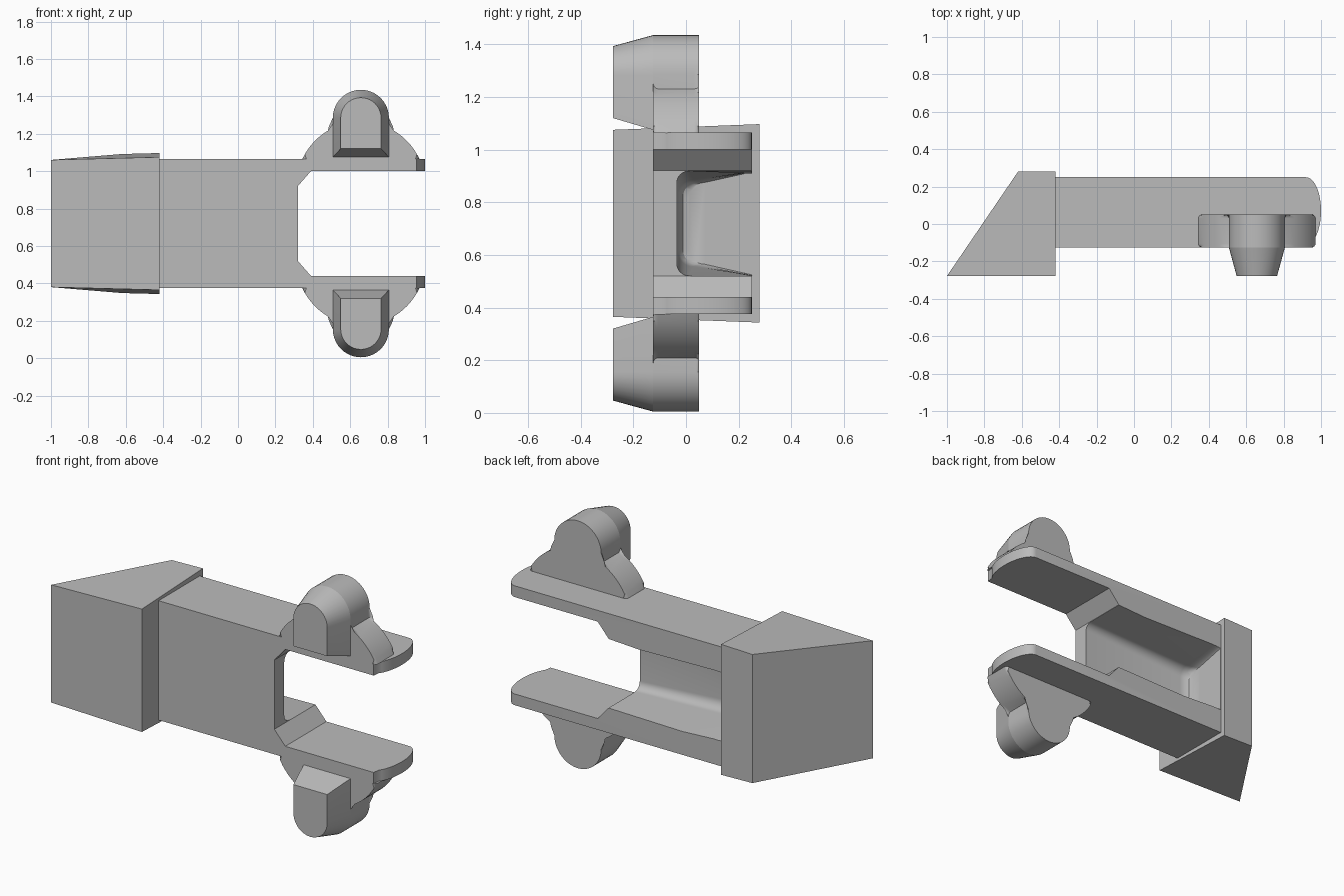
import bpy, bmesh
from math import sin, cos, pi, asin, acos, radians

MID_Z = 0.72      # mirror plane between the two jaws
FRONT = -0.125    # front plane of arm and lugs
PIN_X = 0.657

cube = bpy.data.objects.get("Cube")
if cube:
    bpy.data.objects.remove(cube, do_unlink=True)

grey = bpy.data.materials.new("plain_grey")
grey.use_nodes = True
GREY = (0.5, 0.5, 0.5, 1)
grey.diffuse_color = GREY
for node in grey.node_tree.nodes:
    if node.type == 'BSDF_PRINCIPLED':
        node.inputs["Base Color"].default_value = GREY


def arc(cx, cy, rx, ry, a0, a1, n):
    return [(cx + rx * cos(a0 + (a1 - a0) * i / n),
             cy + ry * sin(a0 + (a1 - a0) * i / n)) for i in range(n + 1)]


def loft(name, rings, edit=None, mirror=False):
    """Skin equal-length rings and cap both ends."""
    bm = bmesh.new()
    vs = [[bm.verts.new(p) for p in ring] for ring in rings]
    n = len(vs[0])
    for a, b in zip(vs, vs[1:]):
        for i in range(n):
            j = (i + 1) % n
            bm.faces.new((a[i], a[j], b[j], b[i]))
    bm.faces.new(vs[0])
    bm.faces.new(vs[-1])
    if edit:
        edit(bm)
    if mirror:
        for v in bm.verts:
            v.co.z = 2 * MID_Z - v.co.z
    bmesh.ops.recalc_face_normals(bm, faces=bm.faces)
    mesh = bpy.data.meshes.new(name)
    bm.to_mesh(mesh)
    bm.free()
    mesh.materials.append(grey)
    obj = bpy.data.objects.new(name, mesh)
    bpy.context.collection.objects.link(obj)
    return obj


def activate(obj):
    bpy.ops.object.select_all(action='DESELECT')
    obj.select_set(True)
    bpy.context.view_layer.objects.active = obj


def smooth(obj):
    activate(obj)
    bpy.ops.object.shade_smooth_by_angle(angle=radians(32))


def cut(obj, cutter):
    cutter.hide_render = True
    mod = obj.modifiers.new("cut", 'BOOLEAN')
    mod.operation = 'DIFFERENCE'
    mod.solver = 'EXACT'
    mod.object = cutter
    activate(obj)
    bpy.ops.object.modifier_apply(modifier=mod.name)
    bpy.data.objects.remove(cutter, do_unlink=True)


# Wedge-shaped end block, slightly taller towards the back
plan = [(-1, -0.278), (-0.42, -0.278), (-0.42, 0.28), (-0.62, 0.28)]


def half_height(x, y):
    return 0.34 + 0.026 * (x + 1) + 0.039 * (y + 0.28)


loft("end_block", [[(x, y, MID_Z + s * half_height(x, y)) for x, y in plan]
                   for s in (-1, 1)])

# Arm with rounded tip
tip = arc(0.92, 0.07, 0.08, 0.18, pi / 2, -pi / 3, 20)
outline = [(-0.45, FRONT), (-0.45, 0.25)] + tip + [(0.955, FRONT)]
arm = loft("arm", [[(x, y, z) for x, y in outline] for z in (0.375, 1.065)])

# Jaw opening with chamfered corners
half = [(0.32, 0.2), (0.39, 0.28), (1.2, 0.28)]
mouth = [(x, MID_Z + h) for x, h in half] + [(x, MID_Z - h) for x, h in reversed(half)]
cut(arm, loft("mouth_cutter", [[(x, y, z) for x, z in mouth] for y in (-0.5, 0.5)]))


# Hollow in the back of the arm, tapering and filleted towards the block
def hollow(x, floor, h, r):
    slope = (0.2 - h) / 0.25
    upper = [(0.35, 0.2 + slope * 0.1)] + arc(floor + r, h - r, r, r, pi / 2, pi, 8)
    upper[1] = (floor + r, h)
    return ([(x, y, MID_Z + z) for y, z in upper] +
            [(x, y, MID_Z - z) for y, z in reversed(upper)])


sections = [(0.35, -0.035, 0.2, 0.045), (-0.36, -0.032, 0.165, 0.06),
            (-0.39, -0.025, 0.162, 0.06), (-0.41, -0.012, 0.158, 0.06),
            (-0.419, 0.01, 0.155, 0.06)]
cut(arm, loft("hollow_cutter", [hollow(*s) for s in sections]))
smooth(arm)

# Lug: disc segment joined to an upright round-topped pin
R, DISC_Z, PIN_R, PIN_Z, BASE = 0.345, 0.92, 0.15, 1.285, 1.064
low, high = asin((BASE - DISC_Z) / R), acos(PIN_R / R)
lug_outline = (arc(PIN_X, DISC_Z, R, R, low, high, 8) +
               arc(PIN_X, PIN_Z, PIN_R, PIN_R, 0, pi, 20) +
               arc(PIN_X, DISC_Z, R, R, pi - high, pi - low, 8))


def round_lug(bm):
    edges = []
    for e in bm.edges:
        a, b = (v.co for v in e.verts)
        if abs(a.y - b.y) > 0.01 or max(a.z, b.z) < BASE + 0.001:
            continue
        if a.y > 0 or max(a.z, b.z) < 1.24:
            edges.append(e)
    bmesh.ops.bevel(bm, geom=edges, offset=0.02, segments=4, profile=0.5,
                    affect='EDGES')


def pin_ring(y, r, bottom):
    pts = [(PIN_X + r, bottom)] + arc(PIN_X, PIN_Z, r, r, 0, pi, 20) + [(PIN_X - r, bottom)]
    return [(x, y, z) for x, z in pts]


for side, flip in (("upper", False), ("lower", True)):
    lug = loft(side + "_lug", [[(x, y, z) for x, z in lug_outline] for y in (FRONT, 0.05)],
               round_lug, flip)
    nose = loft(side + "_tapered_nose",
                [pin_ring(FRONT, PIN_R, 1.075), pin_ring(-0.278, 0.108, 1.12)],
                mirror=flip)
    smooth(lug)
    smooth(nose)
